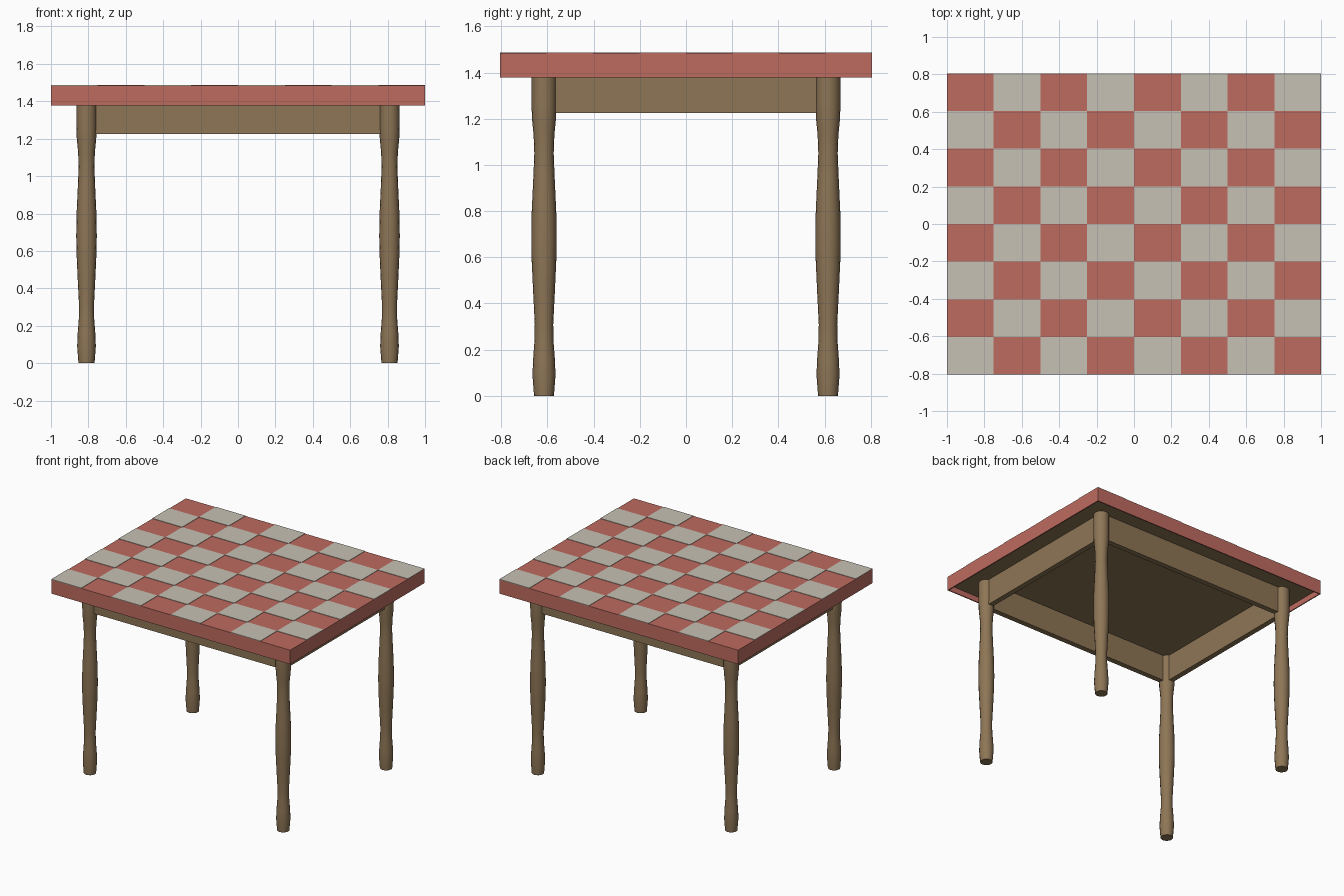
import bpy, bmesh, math
from mathutils import Matrix, Vector

if "Cube" in bpy.data.objects:
    bpy.data.objects.remove(bpy.data.objects["Cube"])


def material(name, color):
    m = bpy.data.materials.new(name)
    m.use_nodes = True
    m.diffuse_color = (*color, 1)
    m.node_tree.nodes["Principled BSDF"].inputs["Base Color"].default_value = (*color, 1)
    return m


wood = material("brown wood", (0.27, 0.18, 0.093))
red = material("faded red cloth", (0.51, 0.147, 0.114))
cream = material("grey cream cloth", (0.57, 0.535, 0.46))


def finish(name, bm, mat):
    mesh = bpy.data.meshes.new(name)
    bm.to_mesh(mesh)
    bm.free()
    mesh.materials.append(mat)
    ob = bpy.data.objects.new(name, mesh)
    bpy.context.collection.objects.link(ob)
    return ob


def add_box(bm, lo, hi):
    lo, hi = Vector(lo), Vector(hi)
    mat = Matrix.Translation((lo + hi) / 2) @ Matrix.Diagonal((*(hi - lo), 1))
    return bmesh.ops.create_cube(bm, size=1, matrix=mat)["verts"]


HX, HY = 1.0, 0.805           # half size of the top
LX, LY = 0.81, 0.615          # leg centres
HEM, UNDER, TOP = 1.378, 1.42, 1.484
SKIN, RELIEF = 0.008, 0.003

# Tablecloth: box open below, thickened inwards
bm = bmesh.new()
add_box(bm, (-HX, -HY, HEM), (HX, HY, TOP))
bottom = [f for f in bm.faces if f.normal.z < -0.5]
bmesh.ops.delete(bm, geom=bottom, context="FACES")
cloth = finish("tablecloth", bm, red)
shell = cloth.modifiers.new("thickness", "SOLIDIFY")
shell.thickness = SKIN
shell.offset = -1
shell.use_even_offset = True

# Light squares of the check pattern, thin plates on the cloth
bm = bmesh.new()
N = 8
w, d = 2 * HX / N, 2 * HY / N
for i in range(N):
    for j in range(N):
        if (i + j) % 2 == 0:
            x, y = -HX + i * w, -HY + j * d
            add_box(bm, (x, y, TOP - 0.001), (x + w, y + d, TOP + RELIEF))
finish("light_squares", bm, cream)

# Wooden board under the cloth
bm = bmesh.new()
add_box(bm, (-HX + SKIN, -HY + SKIN, UNDER), (HX - SKIN, HY - SKIN, TOP - SKIN))
finish("table_board", bm, wood)

# Apron rails between the legs
bm = bmesh.new()
T, LOW = 0.02, 1.225
for s in (-1, 1):
    add_box(bm, (-LX, s * LY - T, LOW), (LX, s * LY + T, UNDER + 0.01))
    add_box(bm, (s * LX - T, -LY, LOW), (s * LX + T, LY, UNDER + 0.01))
finish("apron", bm, wood)

# Turned legs: (radius, height) profile spun around the axis
PROFILE = [(0.043, 0), (0.05, 0.09), (0.047, 0.16), (0.041, 0.24), (0.04, 0.31),
           (0.047, 0.45), (0.053, 0.58), (0.055, 0.68), (0.053, 0.8), (0.046, 0.95),
           (0.042, 1.05), (0.045, 1.13), (0.052, 1.2), (0.054, 1.26), (0.054, 1.43)]


def leg(name, x, y):
    bm = bmesh.new()
    pts = [(0, 0)] + PROFILE + [(0, PROFILE[-1][1])]
    verts = [bm.verts.new((r, 0, z)) for r, z in pts]
    edges = [bm.edges.new(p) for p in zip(verts, verts[1:])]
    bmesh.ops.spin(bm, geom=verts + edges, cent=(0, 0, 0), axis=(0, 0, 1),
                   angle=2 * math.pi, steps=16)
    bmesh.ops.remove_doubles(bm, verts=bm.verts, dist=0.0005)
    bmesh.ops.recalc_face_normals(bm, faces=bm.faces)
    ob = finish(name, bm, wood)
    ob.location = (x, y, 0)
    bpy.ops.object.select_all(action="DESELECT")
    ob.select_set(True)
    bpy.context.view_layer.objects.active = ob
    bpy.ops.object.shade_smooth_by_angle(angle=math.radians(40))


for end, sy in (("front", -1), ("back", 1)):
    for side, sx in (("right", -1), ("left", 1)):
        leg(f"{end}_{side}_leg", sx * LX, sy * LY)
